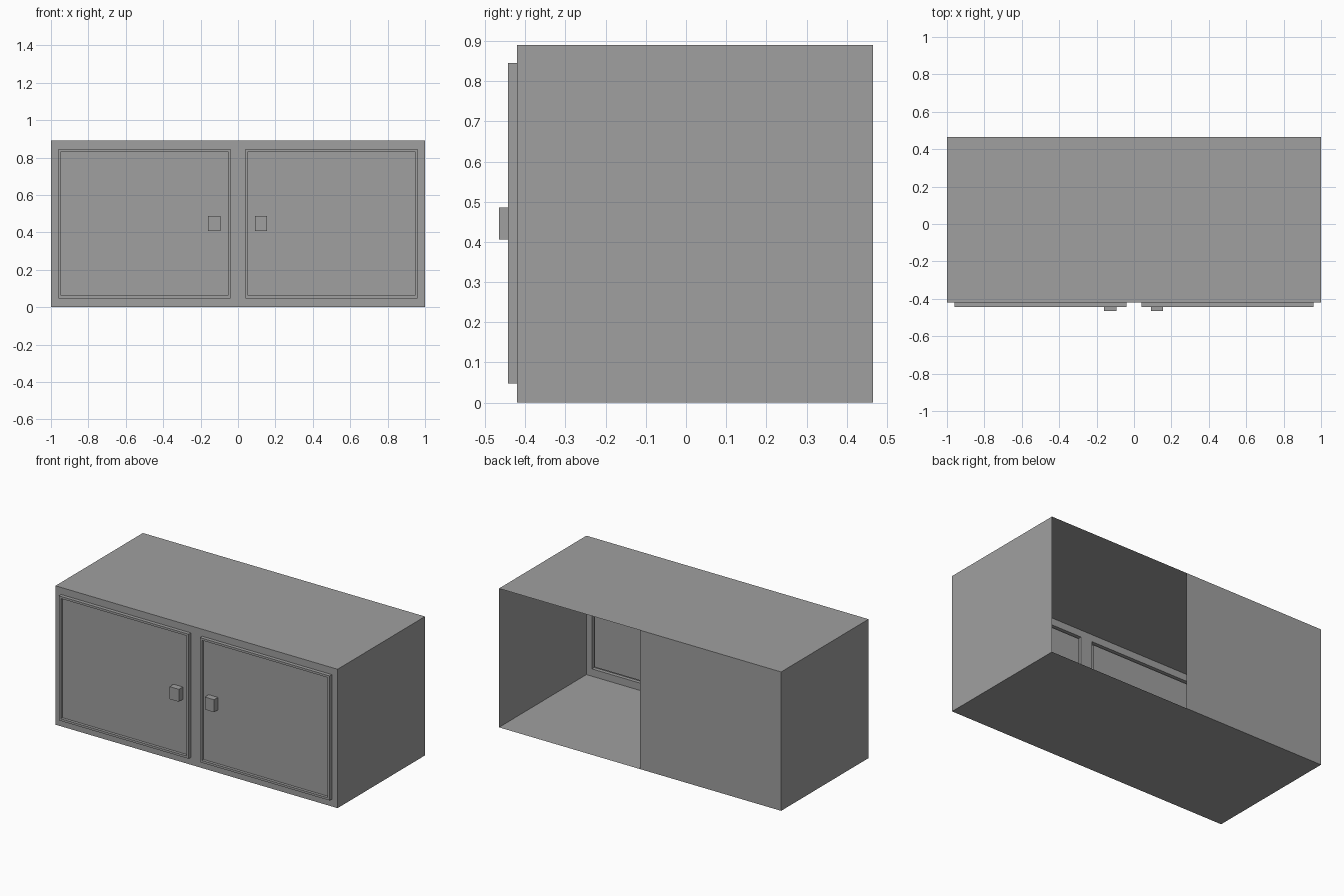
import bpy
import bmesh

cube = bpy.data.objects.get("Cube")
if cube:
    bpy.data.objects.remove(cube, do_unlink=True)

grey = bpy.data.materials.new("plain grey")
grey.use_nodes = True
COLOUR = (0.35, 0.35, 0.35, 1)
grey.diffuse_color = COLOUR
grey.node_tree.nodes["Principled BSDF"].inputs["Base Color"].default_value = COLOUR

FRONT, BACK, TOP = -0.42, 0.465, 0.89
DOOR_FACE, PANEL, KNOB_FACE = -0.443, -0.425, -0.465
DOOR_Z = (0.047, 0.845)
LIP = 0.014


def finish(name, bm):
    bmesh.ops.remove_doubles(bm, verts=bm.verts, dist=0.0001)
    mesh = bpy.data.meshes.new(name)
    bm.to_mesh(mesh)
    bm.free()
    mesh.materials.append(grey)
    obj = bpy.data.objects.new(name, mesh)
    bpy.context.collection.objects.link(obj)
    return obj


def ring(bm, x0, x1, z0, z1, y):
    """Rectangle of vertices facing the front."""
    return [bm.verts.new((x, y, z)) for x, z in ((x0, z0), (x1, z0), (x1, z1), (x0, z1))]


def bridge(bm, a, b):
    for i in range(4):
        j = (i + 1) % 4
        bm.faces.new((a[i], a[j], b[j], b[i]))


# Thin cabinet shell: four walls, front frame with two openings, half back panel
bm = bmesh.new()
bridge(bm, ring(bm, -1, 1, 0, TOP, BACK), ring(bm, -1, 1, 0, TOP, FRONT))
xs = (-1, -0.96, -0.04, 0.04, 0.96, 1)
zs = (0, *DOOR_Z, TOP)
for i in range(5):
    for k in range(3):
        if k == 1 and i in (1, 3):
            continue
        bm.faces.new(ring(bm, xs[i], xs[i + 1], zs[k], zs[k + 1], FRONT))
bm.faces.new(reversed(ring(bm, -1, 0, 0, TOP, BACK)))
finish("cabinet_shell", bm)

# Doors: raised rim around a sunken panel, each with a block knob
for side, x0, x1, k0 in (("right", -0.96, -0.04, -0.16), ("left", 0.04, 0.96, 0.09)):
    bm = bmesh.new()
    z0, z1 = DOOR_Z
    inner = (x0 + LIP, x1 - LIP, z0 + LIP, z1 - LIP)
    rings = [ring(bm, x0, x1, z0, z1, FRONT), ring(bm, x0, x1, z0, z1, DOOR_FACE),
             ring(bm, *inner, DOOR_FACE), ring(bm, *inner, PANEL)]
    for a, b in zip(rings, rings[1:]):
        bridge(bm, a, b)
    bm.faces.new(rings[-1])
    finish(side + "_door", bm)

    bm = bmesh.new()
    knob = (k0, k0 + 0.066, 0.406, 0.486)
    base, face = ring(bm, *knob, PANEL), ring(bm, *knob, KNOB_FACE)
    bridge(bm, base, face)
    bm.faces.new(face)
    finish(side + "_knob", bm)
